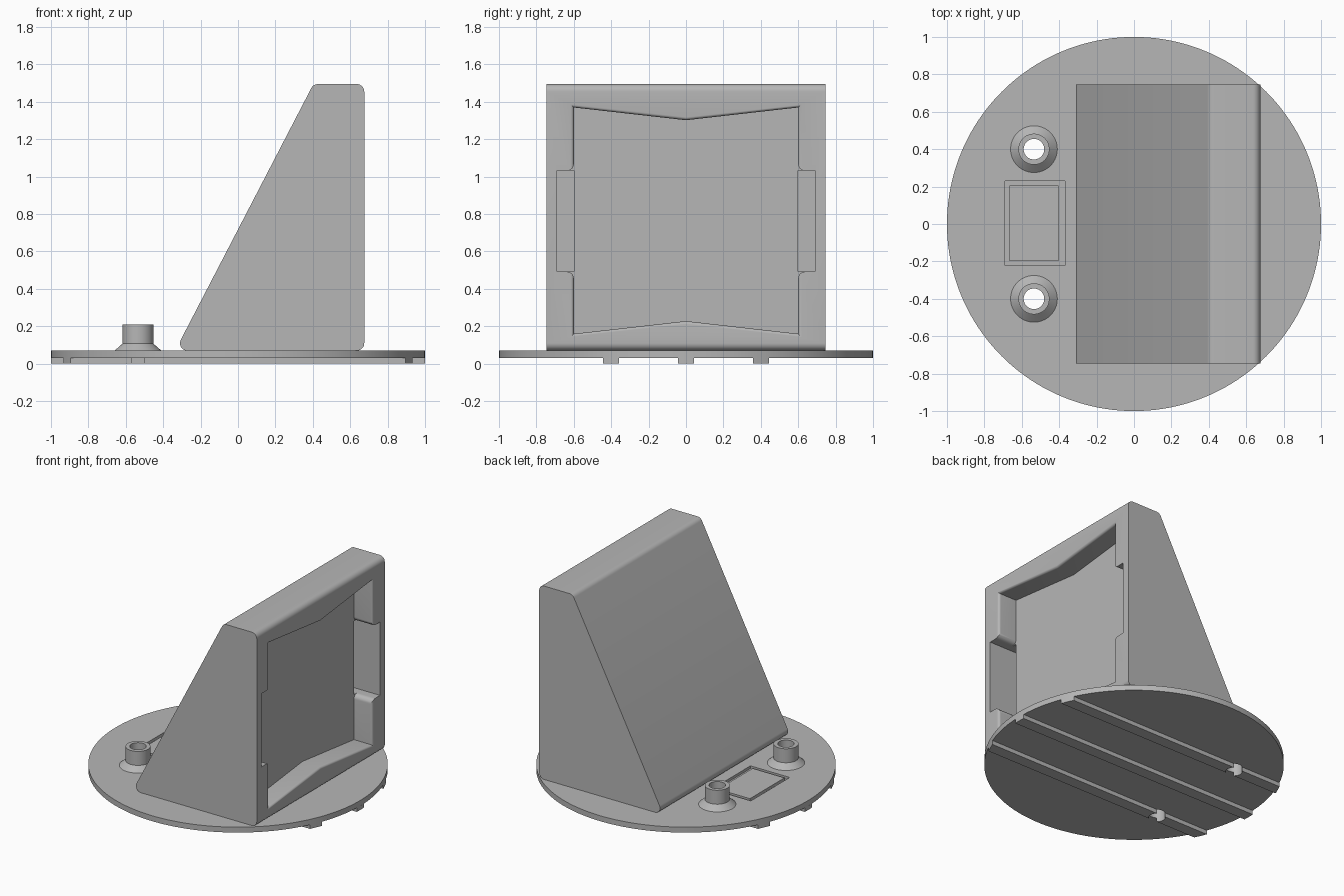
import bpy, bmesh
from math import sin, cos, pi, radians, sqrt
from mathutils import Vector

if "Cube" in bpy.data.objects:
    bpy.data.objects.remove(bpy.data.objects["Cube"])

grey = bpy.data.materials.new("plain grey")
grey.use_nodes = True
colour = (0.47, 0.47, 0.47, 1)
grey.diffuse_color = colour
grey.node_tree.nodes["Principled BSDF"].inputs["Base Color"].default_value = colour


def loft(name, rings, closed=False):
    """Skin a row of equal point rings; cap the ends, or join last to first."""
    bm = bmesh.new()
    rows = [[bm.verts.new(p) for p in ring] for ring in rings]
    n = len(rows[0])
    pairs = list(zip(rows, rows[1:]))
    if closed:
        pairs.append((rows[-1], rows[0]))
    else:
        bm.faces.new(rows[0])
        bm.faces.new(rows[-1])
    for a, b in pairs:
        for i in range(n):
            j = (i + 1) % n
            bm.faces.new((a[i], a[j], b[j], b[i]))
    bmesh.ops.recalc_face_normals(bm, faces=bm.faces)
    mesh = bpy.data.meshes.new(name)
    bm.to_mesh(mesh)
    bm.free()
    mesh.materials.append(grey)
    ob = bpy.data.objects.new(name, mesh)
    bpy.context.collection.objects.link(ob)
    return ob


def box(name, x0, x1, y0, y1, z0, z1):
    ring = [(x0, y0), (x1, y0), (x1, y1), (x0, y1)]
    return loft(name, [[(x, y, z) for x, y in ring] for z in (z0, z1)])


def circle(r, z, x=0, y=0, n=64):
    return [(x + r * cos(2 * pi * i / n), y + r * sin(2 * pi * i / n), z)
            for i in range(n)]


def rounded(points, r, steps=8):
    """Round every corner of a convex polygon with a tangent arc."""
    out = []
    pts = [Vector(p) for p in points]
    for i, p in enumerate(pts):
        a = (pts[i - 1] - p).normalized()
        b = (pts[(i + 1) % len(pts)] - p).normalized()
        half = a.angle(b) / 2
        centre = p + (a + b).normalized() * r / sin(half)
        tangent = r * cos(half) / sin(half)
        u, v = p + a * tangent - centre, p + b * tangent - centre
        sweep = u.angle(v)
        for k in range(steps + 1):
            t = k / steps
            out.append(centre + (u * sin((1 - t) * sweep) + v * sin(t * sweep)) / sin(sweep))
    return out


def cut(ob, cutter):
    cutter.hide_render = True
    mod = ob.modifiers.new("cut", "BOOLEAN")
    mod.operation, mod.solver, mod.object = "DIFFERENCE", "EXACT", cutter
    bpy.context.view_layer.objects.active = ob
    bpy.ops.object.modifier_apply(modifier=mod.name)
    bpy.data.objects.remove(cutter)


def smooth(ob, angle=30):
    bpy.ops.object.select_all(action="DESELECT")
    ob.select_set(True)
    bpy.context.view_layer.objects.active = ob
    bpy.ops.object.shade_smooth_by_angle(angle=radians(angle))


BOTTOM, TOP = 0.03, 0.07
POST_X, POST_Y, HOLE = -0.535, 0.4, 0.055

# Round base with a framed groove
base = loft("base_disc", [circle(1, z, n=160) for z in (BOTTOM, TOP)])
cut(base, box("groove_cutter", -0.69, -0.37, -0.222, 0.23, TOP - 0.02, 0.2))
box("label_plate", -0.665, -0.405, -0.197, 0.205, TOP - 0.02, TOP)

# Ribs under the base, following its rim
for side, name in ((-1, "front_rib"), (0, "middle_rib"), (1, "back_rib")):
    ys = [side * POST_Y + 0.043 * (k / 4 - 1) for k in range(9)]
    outline = [(sqrt(1 - y * y), y) for y in ys] + [(-sqrt(1 - y * y), y) for y in ys[::-1]]
    rib = loft(name, [[(x, y, z) for x, y in outline] for z in (0, BOTTOM)])
    if side:
        cut(rib, loft("rib_hole", [circle(HOLE, z, POST_X, side * POST_Y) for z in (-0.1, 0.1)]))

# Hollow posts with flared feet, open through the base
for side, name in ((-1, "front_post"), (1, "back_post")):
    y = side * POST_Y
    cut(base, loft("post_hole", [circle(HOLE, z, POST_X, y) for z in (-0.1, 0.3)]))
    profile = [(HOLE, TOP), (0.125, TOP), (0.083, 0.107), (0.083, 0.21), (HOLE, 0.21)]
    smooth(loft(name, [circle(r, z, POST_X, y) for r, z in profile], closed=True))
smooth(base)

# Leaning wedge stand with rounded long edges
FACE, FLOOR, WIDE = 0.675, 0.525, 0.745
shape = rounded([(-0.336, TOP), (FACE, TOP), (FACE, 1.495), (0.403, 1.495)], 0.04)
stand = loft("wedge_stand", [[(p.x, y, p.y) for p in shape] for y in (-WIDE, WIDE)])

# Main pocket with bent top and bottom and a softened rim
pocket = [(-0.6, 0.16), (0, 0.228), (0.6, 0.16), (0.6, 1.37), (0, 1.302), (-0.6, 1.37)]
RIM, MID = 0.018, 0.765
layers = [(FLOOR, 0)]
for k in range(7):
    a = k / 6 * pi / 2
    layers.append((FACE - RIM + RIM * sin(a), RIM * (1 - cos(a))))
layers.append((FACE + 0.1, RIM))
rings = []
for x, grow in layers:
    s = 1 + grow / 0.6
    rings.append([(x, y * s, MID + (z - MID) * s) for y, z in pocket])
cut(stand, loft("pocket_cutter", rings))

# Finger notches at both sides, deeper than the pocket, with rounded inner corners
LOW, HIGH, R = 0.492, 1.032, 0.035
for side in (-1, 1):
    arc = [(0.6 + R - R * sin(a), R - R * cos(a))
           for a in (k * pi / 12 for k in range(7))]
    upper = [(0.69, HIGH)] + [(y, HIGH + d) for y, d in arc] + [(0.56, HIGH + R)]
    lower = [(0.69, LOW)] + [(y, LOW - d) for y, d in arc] + [(0.56, LOW - R)]
    outline = upper + lower[::-1]
    cut(stand, loft("notch_cutter", [[(x, side * y, z) for y, z in outline]
                                     for x in (FLOOR, FACE + 0.1)]))
    y0, y1 = sorted((side * 0.6, side * 0.69))
    cut(stand, box("slot_cutter", 0.37, FACE + 0.1, y0, y1, LOW, HIGH))
smooth(stand)
